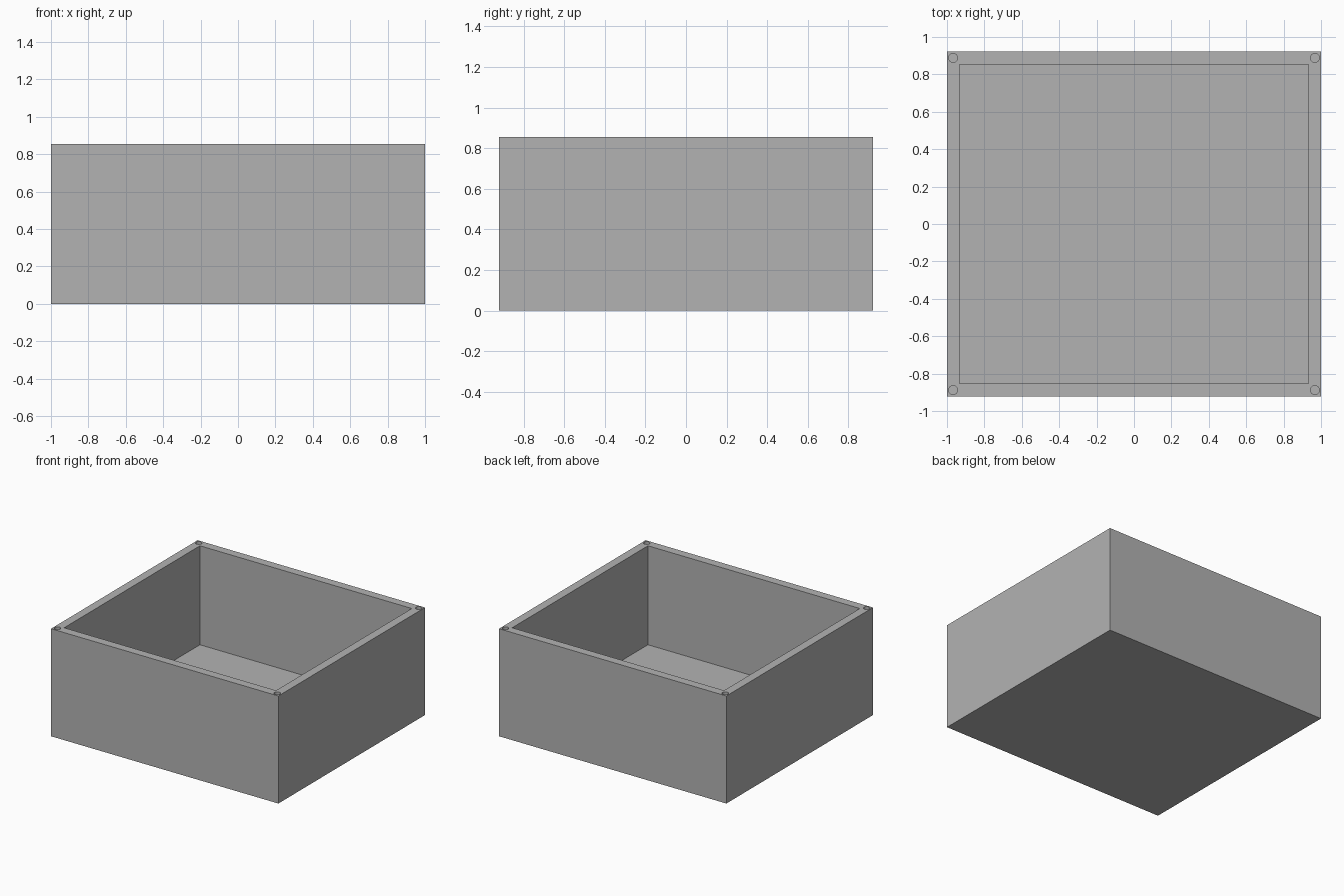
import bpy

# Overall sizes
HALF_X, HALF_Y, HEIGHT = 1.0, 0.921, 0.855
WALL = 0.068
HOLE_RADIUS, HOLE_DEPTH, HOLE_INSET = 0.024, 0.2, 0.033

default = bpy.data.objects.get("Cube")
if default:
    bpy.data.objects.remove(default, do_unlink=True)

grey = bpy.data.materials.new("plain grey")
grey.use_nodes = True
colour = (0.45, 0.45, 0.45, 1)
grey.diffuse_color = colour
grey.node_tree.nodes["Principled BSDF"].inputs["Base Color"].default_value = colour


def block(name, half_x, half_y, bottom, top):
    bpy.ops.mesh.primitive_cube_add(size=2, location=(0, 0, (bottom + top) / 2))
    obj = bpy.context.object
    obj.name = name
    obj.scale = (half_x, half_y, (top - bottom) / 2)
    bpy.ops.object.transform_apply(location=True, scale=True)
    obj.data.materials.append(grey)
    return obj


def cut(target, cutter):
    cutter.hide_render = True
    bpy.ops.object.select_all(action="DESELECT")
    target.select_set(True)
    bpy.context.view_layer.objects.active = target
    mod = target.modifiers.new("cut", "BOOLEAN")
    mod.operation, mod.solver, mod.object = "DIFFERENCE", "EXACT", cutter
    bpy.ops.object.modifier_apply(modifier=mod.name)
    bpy.data.objects.remove(cutter, do_unlink=True)


# Open box with a floor as thick as its walls
box = block("open_box", HALF_X, HALF_Y, 0, HEIGHT)
cut(box, block("cavity_cutter", HALF_X - WALL, HALF_Y - WALL, WALL, HEIGHT + 0.2))

# Blind screw hole in the rim at each corner
for sx in (-1, 1):
    for sy in (-1, 1):
        bpy.ops.mesh.primitive_cylinder_add(
            vertices=32, radius=HOLE_RADIUS, depth=HOLE_DEPTH * 2,
            location=(sx * (HALF_X - HOLE_INSET), sy * (HALF_Y - HOLE_INSET), HEIGHT))
        hole = bpy.context.object
        hole.name = "screw_hole_cutter"
        hole.data.materials.append(grey)
        cut(box, hole)

# Round hole walls, crisp box edges
box.select_set(True)
bpy.context.view_layer.objects.active = box
bpy.ops.object.shade_smooth_by_angle()
